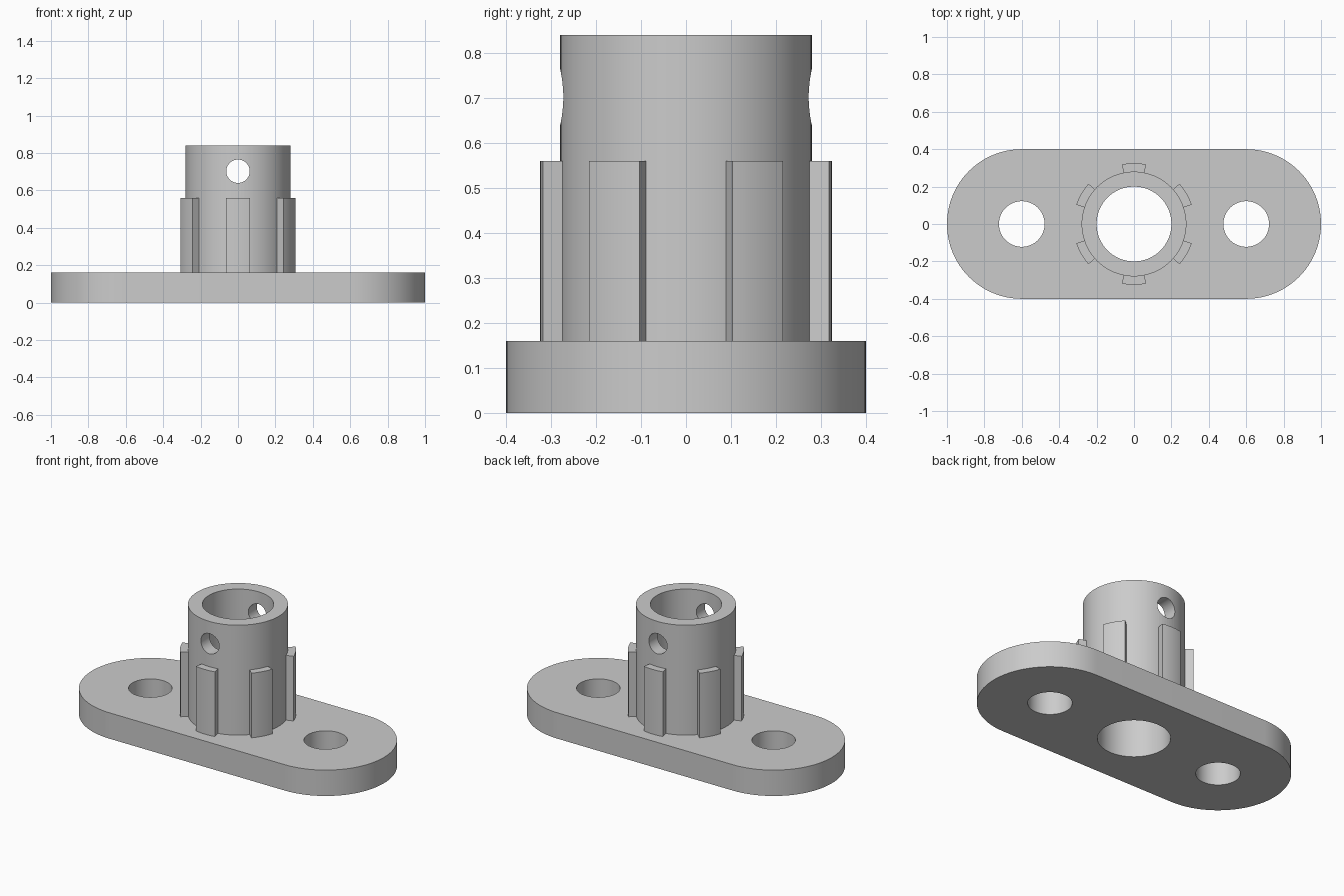
import bpy, bmesh
from math import cos, sin, pi, radians
from mathutils import Matrix, Vector

default = bpy.data.objects.get("Cube")
if default:
    bpy.data.objects.remove(default, do_unlink=True)

PLATE_TOP, RIB_TOP, TUBE_TOP = 0.16, 0.56, 0.84
TUBE_R, BORE_R, RIB_R = 0.28, 0.20, 0.325

grey = bpy.data.materials.new("plain grey")
grey.use_nodes = True
grey.diffuse_color = (0.6, 0.6, 0.6, 1)
grey.node_tree.nodes["Principled BSDF"].inputs["Base Color"].default_value = (0.6, 0.6, 0.6, 1)


def arc(radius, start, end, steps, cx=0.0):
    """Points along an arc, angles in degrees."""
    angles = [radians(start + (end - start) * i / steps) for i in range(steps + 1)]
    return [(cx + radius * cos(a), radius * sin(a)) for a in angles]


def extrude(name, outline, z0, z1):
    """Solid prism over a counter-clockwise outline."""
    bm = bmesh.new()
    base = bm.faces.new([bm.verts.new((x, y, z0)) for x, y in outline])
    top = bmesh.ops.extrude_face_region(bm, geom=[base])["geom"]
    bmesh.ops.translate(bm, vec=Vector((0, 0, z1 - z0)),
                        verts=[v for v in top if isinstance(v, bmesh.types.BMVert)])
    bmesh.ops.recalc_face_normals(bm, faces=bm.faces)
    mesh = bpy.data.meshes.new(name)
    bm.to_mesh(mesh)
    bm.free()
    obj = bpy.data.objects.new(name, mesh)
    bpy.context.collection.objects.link(obj)
    mesh.materials.append(grey)
    return obj


def disc(radius, cx=0.0, steps=96):
    return arc(radius, 0, 360, steps, cx)[:-1]


def activate(obj):
    bpy.ops.object.select_all(action="DESELECT")
    obj.select_set(True)
    bpy.context.view_layer.objects.active = obj


def cut(obj, cutter):
    """Subtract the cutter, then discard it."""
    cutter.hide_render = True
    mod = obj.modifiers.new("hole", "BOOLEAN")
    mod.operation, mod.solver, mod.object = "DIFFERENCE", "EXACT", cutter
    activate(obj)
    bpy.ops.object.modifier_apply(modifier=mod.name)
    bpy.data.objects.remove(cutter, do_unlink=True)


def smooth(obj):
    activate(obj)
    bpy.ops.object.shade_smooth_by_angle(angle=radians(30))


# Base plate with rounded ends, two bolt holes and the centre bore
ends = arc(0.4, -90, 90, 48, 0.6) + arc(0.4, 90, 270, 48, -0.6)
plate = extrude("base_plate", ends, 0, PLATE_TOP)
for radius, x in ((0.122, -0.6), (BORE_R, 0), (0.122, 0.6)):
    cut(plate, extrude("hole_cutter", disc(radius, x), -0.1, 0.3))
smooth(plate)

# Upright tube with a cross hole through front and back
tube = extrude("socket_tube", disc(TUBE_R), PLATE_TOP, TUBE_TOP)
cut(tube, extrude("bore_cutter", disc(BORE_R), 0, 1))
cross = extrude("cross_hole_cutter", disc(0.0625, steps=48), -0.5, 0.5)
cross.data.transform(Matrix.Translation((0, 0, 0.702)) @ Matrix.Rotation(pi / 2, 4, "X"))
cut(tube, cross)
smooth(tube)

# Six ribs around the tube
for i in range(6):
    mid = 30 + 60 * i
    outline = (arc(RIB_R, mid - 11.5, mid + 11.5, 8)
               + arc(TUBE_R - 0.005, mid + 11.5, mid - 11.5, 8))
    smooth(extrude(f"rib_{i + 1}", outline, PLATE_TOP, RIB_TOP))
